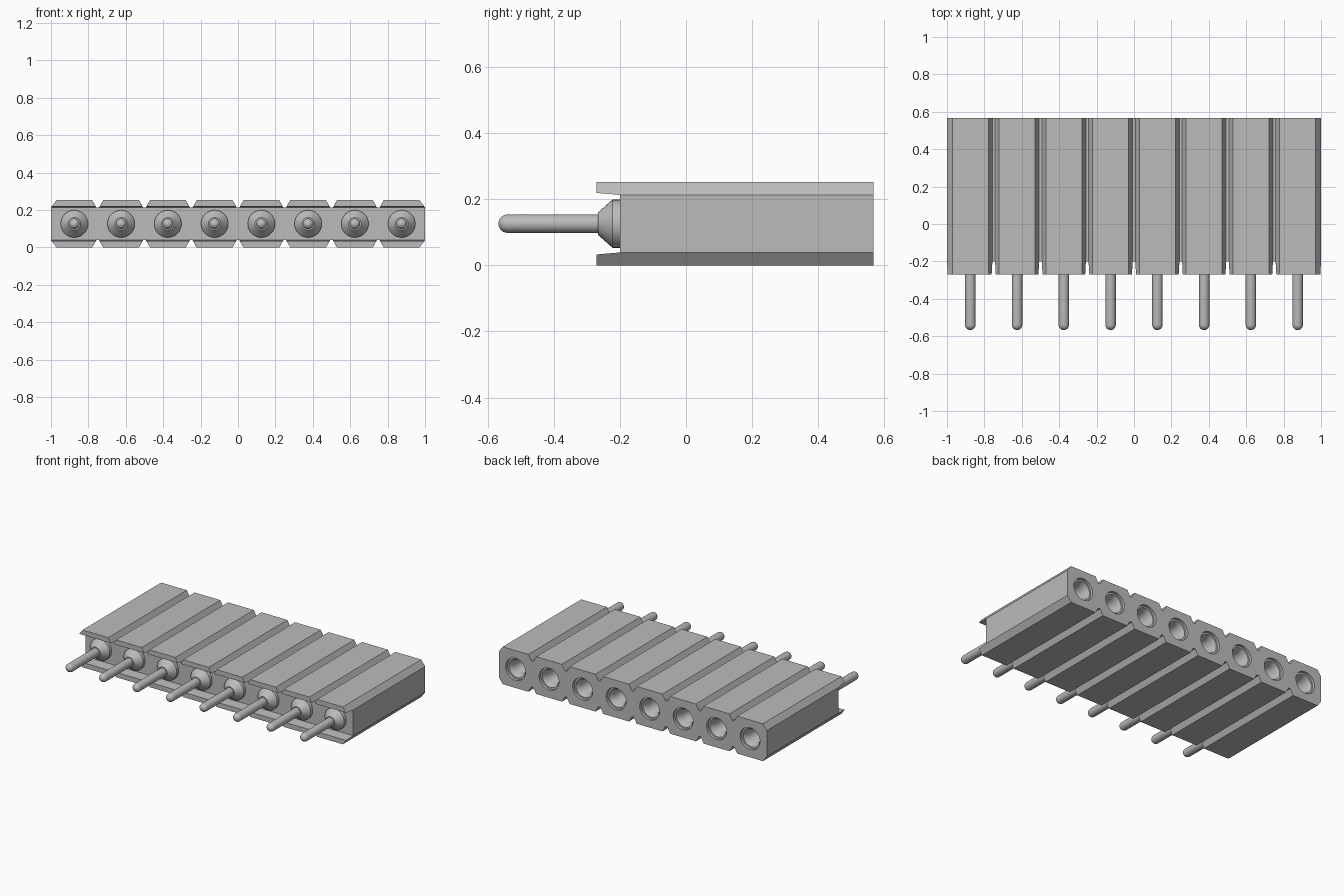
import bpy, bmesh, math

old = bpy.data.objects.get("Cube")
if old:
    bpy.data.objects.remove(old)

COUNT, PITCH = 8, 0.25
MID, HALF = 0.126, 0.126          # centre height and half height
WALL = 0.087                      # half height at the groove floor
TOP_W, BASE_W = 0.096, 0.118      # half widths of each ridge
FRONT, LIP, BACK = -0.2, -0.27, 0.567
CENTRES = [(i - (COUNT - 1) / 2) * PITCH for i in range(COUNT)]

grey = bpy.data.materials.new("Grey")
grey.use_nodes = True
grey.diffuse_color = (0.5, 0.5, 0.5, 1)
grey.node_tree.nodes["Principled BSDF"].inputs["Base Color"].default_value = (0.5, 0.5, 0.5, 1)


def finish(name, bm):
    bmesh.ops.recalc_face_normals(bm, faces=bm.faces)
    mesh = bpy.data.meshes.new(name)
    bm.to_mesh(mesh)
    bm.free()
    mesh.materials.append(grey)
    obj = bpy.data.objects.new(name, mesh)
    bpy.context.collection.objects.link(obj)
    return obj


def loft(bm, start, end):
    """Closed prism between two matching outlines."""
    a = [bm.verts.new(p) for p in start]
    b = [bm.verts.new(p) for p in end]
    bm.faces.new(a)
    bm.faces.new(b)
    for i in range(len(a)):
        j = (i + 1) % len(a)
        bm.faces.new((a[i], a[j], b[j], b[i]))


def lathe(name, profile, x, sides=32):
    """Spin (y, radius) points about the axis along y."""
    bm = bmesh.new()
    verts = [bm.verts.new((x, y, MID + r)) for y, r in profile]
    edges = [bm.edges.new(pair) for pair in zip(verts, verts[1:])]
    bmesh.ops.spin(bm, geom=verts + edges, cent=(x, 0, MID), axis=(0, 1, 0),
                   angle=math.tau, steps=sides)
    bmesh.ops.remove_doubles(bm, verts=bm.verts, dist=0.0002)
    return finish(name, bm)


# Housing: ridged outline, top row then the bottom row in reverse
top = []
for x in CENTRES:
    left = 0.125 if x == CENTRES[0] else BASE_W
    right = 0.125 if x == CENTRES[-1] else BASE_W
    top += [(x - left, WALL), (x - TOP_W, HALF), (x + TOP_W, HALF), (x + right, WALL)]
outline = top + [(x, -z) for x, z in reversed(top)]
bm = bmesh.new()
loft(bm, [(x, FRONT, MID + z) for x, z in outline],
     [(x, BACK, MID + z) for x, z in outline])
housing = finish("housing", bm)

# Socket bores
bm = bmesh.new()
for x in CENTRES:
    ring = [(x + 0.074 * math.cos(math.tau * k / 32), MID + 0.074 * math.sin(math.tau * k / 32))
            for k in range(32)]
    loft(bm, [(px, FRONT + 0.02, pz) for px, pz in ring],
         [(px, BACK + 0.05, pz) for px, pz in ring])
cutter = finish("bore_cutter", bm)
cutter.hide_render = True
cutter.hide_set(True)
cut = housing.modifiers.new("Bores", 'BOOLEAN')
cut.object = cutter
cut.solver = 'EXACT'
bpy.context.view_layer.objects.active = housing
bpy.ops.object.modifier_apply(modifier=cut.name)
bpy.data.objects.remove(cutter)

# Overhanging lips with a slanted inner face
bm = bmesh.new()
for side in (1, -1):
    for i in range(COUNT):
        section = top[4 * i:4 * i + 4]
        root = [(x, FRONT, MID + side * z) for x, z in section]
        tip = [(x + (0.004 if k == 0 else -0.004 if k == 3 else 0), LIP,
                MID + side * (z if k in (1, 2) else WALL + 0.006))
               for k, (x, z) in enumerate(section)]
        loft(bm, root, tip)
finish("lips", bm)

# Pins: rounded tip, shaft, cone collar and hollow socket sleeve
R = 0.028
tip = [(-0.567 + R * (1 - math.cos(a)), R * math.sin(a))
       for a in (k * math.pi / 12 for k in range(7))]
sleeve = [(-0.266, R), (-0.266, 0.034), (-0.222, 0.073), (FRONT, 0.073), (0.55, 0.073),
          (0.55, 0.062), (0.515, 0.046), (0.1, 0.046), (0.06, 0)]
bpy.ops.object.select_all(action='DESELECT')
for n, x in enumerate(CENTRES):
    pin = lathe(f"pin_{n + 1}", tip + sleeve, x)
    pin.select_set(True)
    bpy.context.view_layer.objects.active = pin
bpy.ops.object.shade_smooth_by_angle(angle=math.radians(30))

# Smooth bore walls, crisp housing edges
bpy.ops.object.select_all(action='DESELECT')
housing.select_set(True)
bpy.context.view_layer.objects.active = housing
bpy.ops.object.shade_smooth_by_angle(angle=math.radians(20))
